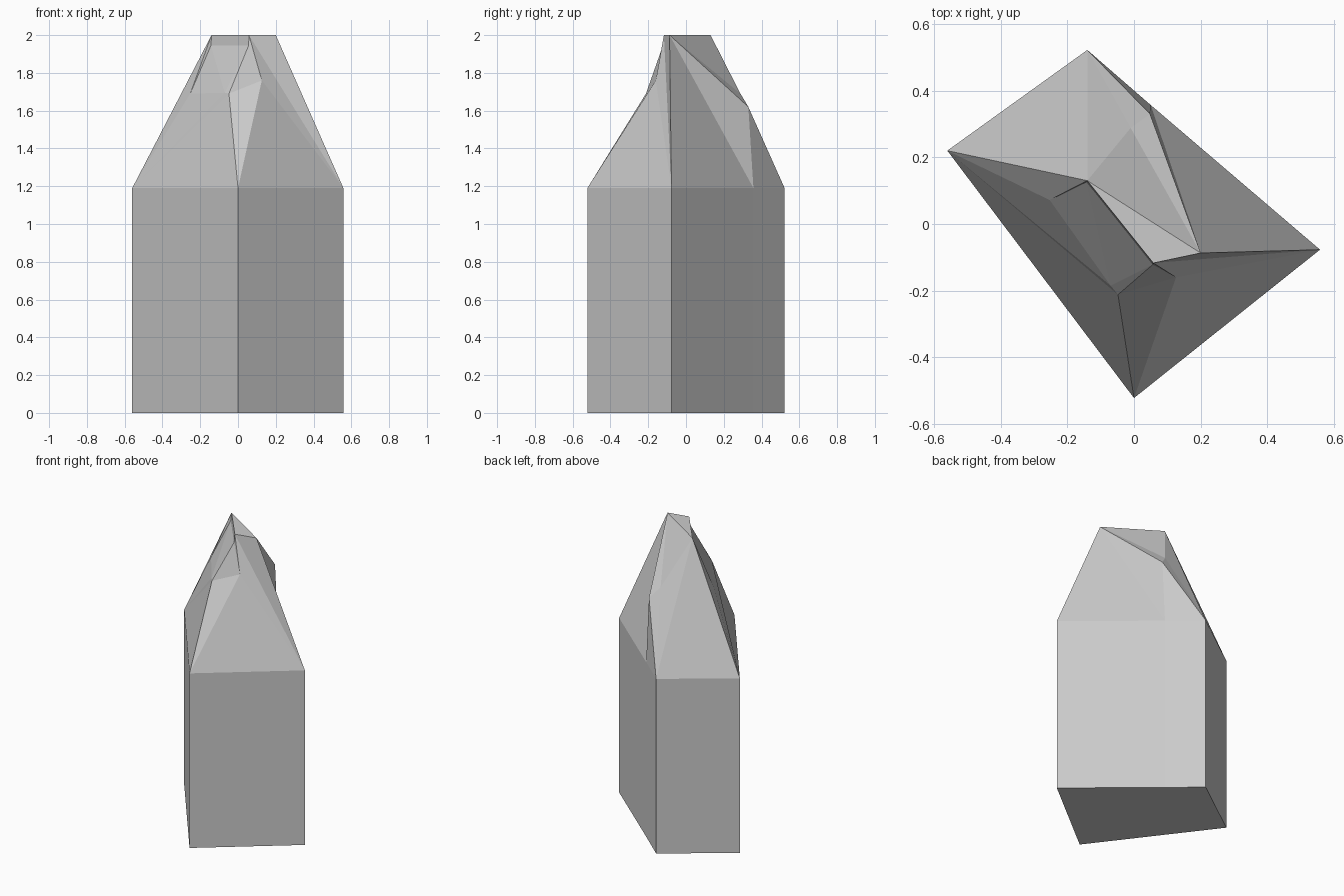
import bpy, bmesh

if "Cube" in bpy.data.objects:
    bpy.data.objects.remove(bpy.data.objects["Cube"])

# Key points: shaft rim a-e, flat tip p q r, chipped facets in between
pts = {
    'a': (0, -0.522, 1.19), 'b': (0.558, -0.077, 1.19), 'c': (0.05, 0.357, 1.19),
    'd': (-0.14, 0.522, 1.19), 'e': (-0.56, 0.22, 1.19),
    'p': (-0.14, 0.13, 2), 'q': (0.058, -0.117, 2), 'r': (0.2, -0.087, 2),
    's': (-0.143, 0.126, 1.945), 't': (0.056, -0.122, 1.945),
    'f': (-0.253, 0.072, 1.69), 'g': (-0.07, -0.185, 1.695),
    'h': (-0.048, -0.212, 1.69), 'i': (0.126, -0.16, 1.76),
    'm': (-0.01, 0.288, 1.69), 'n': (0.048, 0.33, 1.62),
}
# Crown facets, each named by its corner points
facets = ['pqr', 'rbc', 'qbr', 'qib', 'qti', 'iab', 'hai', 'thi', 'tgh',
          'gfs', 'gst', 'sqp', 'stq', 'efg', 'egh', 'eha', 'epf', 'psf',
          'edp', 'dmp', 'dnm', 'dcn', 'rcn', 'rnm', 'rmp']

bm = bmesh.new()
v = {k: bm.verts.new(co) for k, co in pts.items()}
for f in facets:
    bm.faces.new([v[k] for k in f])

# Four-sided shaft below the crown
rim = 'abcde'
low = {k: bm.verts.new((pts[k][0], pts[k][1], 0)) for k in rim}
for k, n in zip(rim, rim[1:] + rim[0]):
    bm.faces.new((v[k], low[k], low[n], v[n]))
bm.faces.new([low[k] for k in reversed(rim)])
bmesh.ops.recalc_face_normals(bm, faces=bm.faces)

mesh = bpy.data.meshes.new('crystal')
bm.to_mesh(mesh)
bm.free()
bpy.context.collection.objects.link(bpy.data.objects.new('crystal', mesh))
